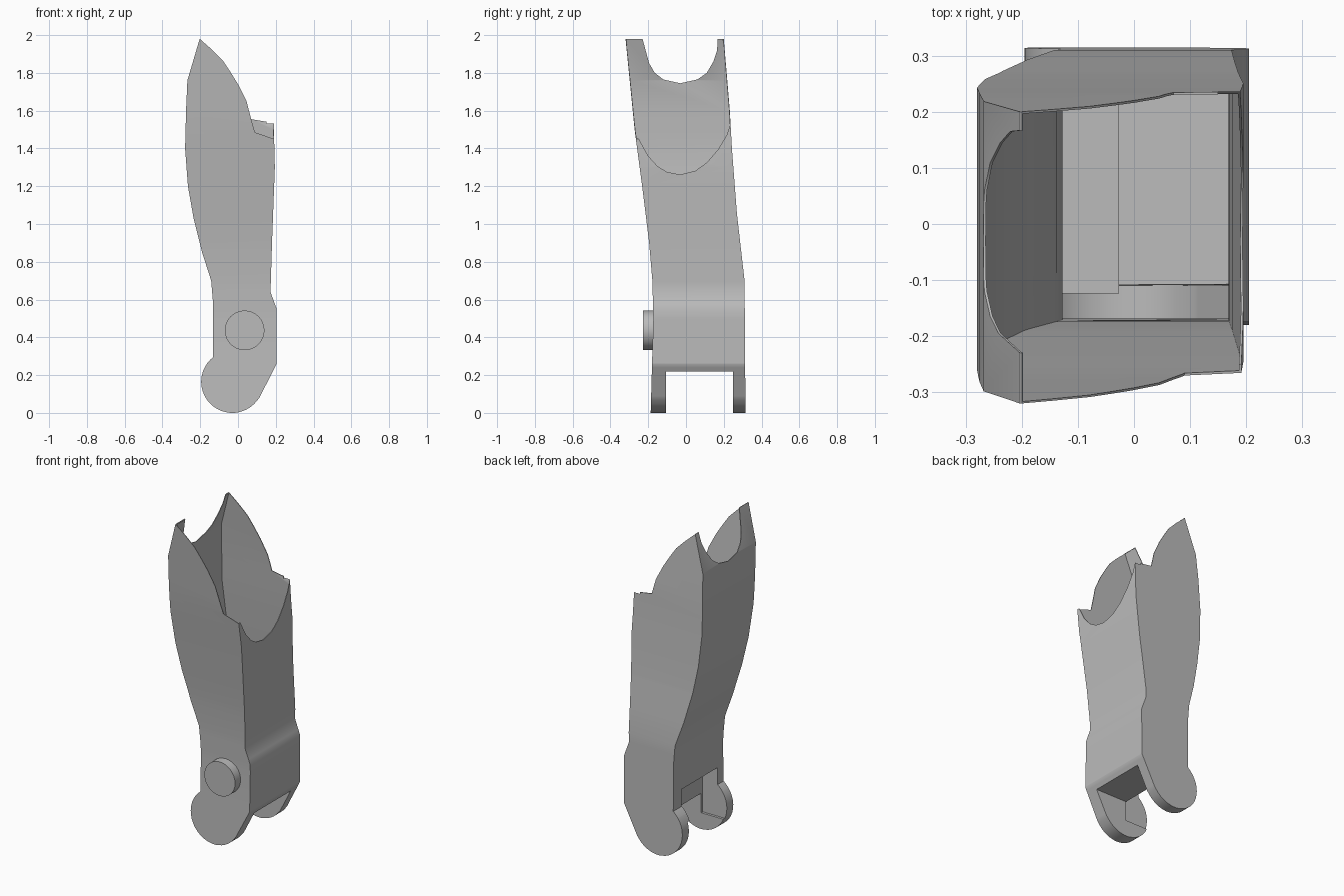
import bpy, bmesh, math

if "Cube" in bpy.data.objects:
    bpy.data.objects.remove(bpy.data.objects["Cube"], do_unlink=True)

grey = bpy.data.materials.new("plain grey")
grey.use_nodes = True
grey.diffuse_color = (0.5, 0.5, 0.5, 1)
grey.node_tree.nodes["Principled BSDF"].inputs["Base Color"].default_value = (0.5, 0.5, 0.5, 1)


def interp(table, z):
    for (z0, v0), (z1, v1) in zip(table, table[1:]):
        if z <= z1:
            return v0 + (v1 - v0) * (z - z0) / (z1 - z0)
    return table[-1][1]


def make(name, bm):
    bmesh.ops.recalc_face_normals(bm, faces=bm.faces)
    mesh = bpy.data.meshes.new(name)
    bm.to_mesh(mesh)
    bm.free()
    mesh.materials.append(grey)
    ob = bpy.data.objects.new(name, mesh)
    bpy.context.collection.objects.link(ob)
    return ob


def prism(name, outline, axis, lo, hi):
    """Extrude a 2D outline along x (outline is y,z) or y (outline is x,z)."""
    bm = bmesh.new()
    place = (lambda a, b: (lo, a, b)) if axis == "x" else (lambda a, b: (a, lo, b))
    face = bm.faces.new([bm.verts.new(place(a, b)) for a, b in outline])
    ext = bmesh.ops.extrude_face_region(bm, geom=[face])
    move = (hi - lo, 0, 0) if axis == "x" else (0, hi - lo, 0)
    bmesh.ops.translate(bm, vec=move, verts=[v for v in ext["geom"] if isinstance(v, bmesh.types.BMVert)])
    return make(name, bm)


def apply(ob, mod):
    bpy.ops.object.select_all(action="DESELECT")
    bpy.context.view_layer.objects.active = ob
    ob.select_set(True)
    bpy.ops.object.modifier_apply(modifier=mod.name)


def cut(ob, cutter):
    cutter.hide_render = True
    mod = ob.modifiers.new("cut", "BOOLEAN")
    mod.operation, mod.solver, mod.object = "DIFFERENCE", "EXACT", cutter
    apply(ob, mod)
    bpy.data.objects.remove(cutter, do_unlink=True)


# Side outlines of the shell by height
left = [(0.295, -0.132), (0.58, -0.132), (0.7, -0.142), (0.85, -0.19), (1.03, -0.235),
        (1.2, -0.265), (1.4, -0.28), (1.6, -0.275), (1.76, -0.268), (1.98, -0.203)]
right = [(0.08, 0.113), (0.26, 0.205), (0.55, 0.205), (0.64, 0.172), (0.9, 0.18),
         (1.3, 0.195), (1.5, 0.19), (1.98, 0.185)]
front = [(0, -0.187), (0.5, -0.173), (0.7, -0.178), (0.9, -0.195), (1.2, -0.232), (1.5, -0.272), (1.98, -0.32)]
back = [(0, 0.315), (0.7, 0.31), (1.05, 0.27), (1.4, 0.243), (1.6, 0.232), (1.98, 0.2)]
R, CX = 0.165, -0.03


def section(z):
    bulge = math.sqrt(max(R * R - (z - R) ** 2, 0.0001))
    x0 = CX - bulge if z < 0.295 else interp(left, z)
    x1 = CX + bulge if z < 0.08 else interp(right, z)
    y0, y1 = interp(front, z), interp(back, z)
    return [(x0, y0, z), (x1, y0, z), (x1, y1, z), (x0, y1, z)]


# Lofted shell with rounded lower lugs
angles = [math.pi * i / 20 for i in range(16)]
levels = {round(R - R * math.cos(a), 3) for a in angles if R - R * math.cos(a) < 0.29}
levels |= {z for t in (left, right, front, back) for z, _ in t}
bm = bmesh.new()
rings = [[bm.verts.new(p) for p in section(z)] for z in sorted(levels)]
for a, b in zip(rings, rings[1:]):
    for i in range(4):
        j = (i + 1) % 4
        bm.faces.new((a[i], a[j], b[j], b[i]))
bm.faces.new(rings[0])
bm.faces.new(rings[-1])
shell = make("shin_shell", bm)

# Stepped channel between the lugs
cut(shell, prism("channel", [(-0.105, -0.1), (0.25, -0.1), (0.25, 0.22), (-0.105, 0.22)], "x", -0.5, 0.5))
cut(shell, prism("channel_step", [(-0.12, 0.1), (0.23, 0.1), (0.23, 0.4), (-0.12, 0.4)], "x", -0.5, -0.03))

# Hollow the body into a thin wall
wall = shell.modifiers.new("wall", "SOLIDIFY")
wall.thickness, wall.offset = 0.006, -1
apply(shell, wall)

# Curved rim on the front and back walls
arc = [(-0.2, 2.1), (-0.2, 1.978), (-0.14, 1.925), (-0.08, 1.865), (-0.04, 1.805),
       (0, 1.74), (0.045, 1.65), (0.07, 1.555)]
cut(shell, prism("front_rim", arc + [(0.09, 1.485), (0.25, 1.43), (0.25, 2.1)], "y", -0.5, 0))
cut(shell, prism("back_rim", arc + [(0.25, 1.525), (0.25, 2.1)], "y", -0.01, 0.5))

# Scoops in the two side walls
high = [(-0.23, 2.1), (-0.23, 1.98), (-0.195, 1.85), (-0.165, 1.8), (-0.12, 1.765), (-0.03, 1.745),
        (0.06, 1.765), (0.11, 1.8), (0.145, 1.86), (0.165, 1.92), (0.17, 2.1)]
cut(shell, prism("high_scoop", high, "x", -0.5, 0.1))
low = [(-0.28, 1.6), (-0.255, 1.46), (-0.2, 1.36), (-0.15, 1.305), (-0.1, 1.275), (-0.03, 1.262),
       (0.05, 1.282), (0.11, 1.325), (0.17, 1.395), (0.215, 1.47), (0.245, 1.56)]
cut(shell, prism("low_scoop", low, "x", 0.15, 0.5))

# Round boss on the front
disc = [(0.035 + 0.105 * math.cos(math.tau * i / 32), 0.437 + 0.105 * math.sin(math.tau * i / 32)) for i in range(32)]
boss = prism("front_boss", disc, "y", -0.228, -0.17)

for ob in (shell, boss):
    bpy.ops.object.select_all(action="DESELECT")
    bpy.context.view_layer.objects.active = ob
    ob.select_set(True)
    bpy.ops.object.shade_smooth_by_angle(angle=math.radians(30))
